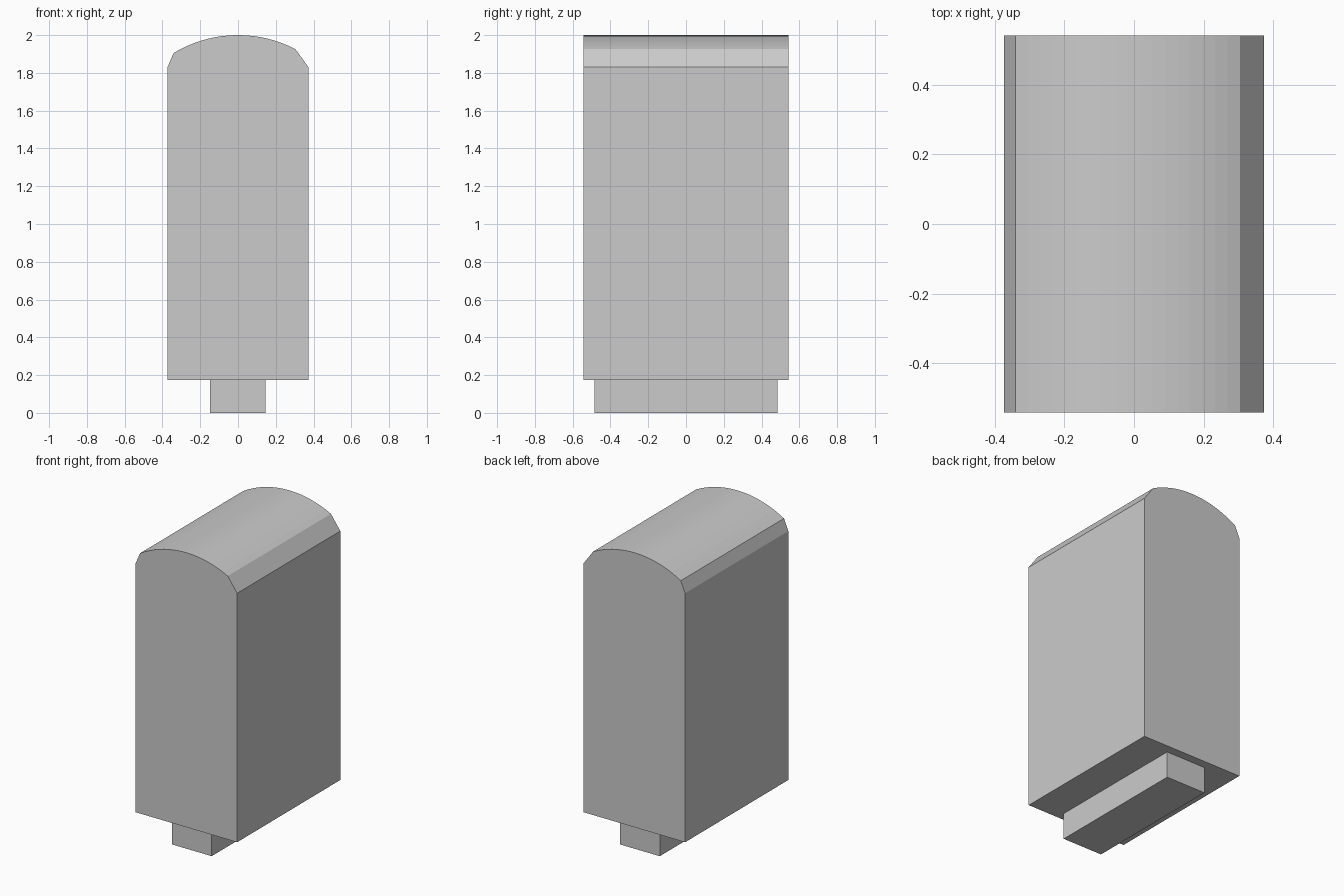
import bpy, bmesh, math

if "Cube" in bpy.data.objects:
    bpy.data.objects.remove(bpy.data.objects["Cube"])


def extrude_profile(name, profile, half_depth):
    """Solid prism from an (x, z) outline, centred along y."""
    bm = bmesh.new()
    face = bm.faces.new([bm.verts.new((x, -half_depth, z)) for x, z in profile])
    moved = bmesh.ops.extrude_face_region(bm, geom=[face])["geom"]
    verts = [g for g in moved if isinstance(g, bmesh.types.BMVert)]
    bmesh.ops.translate(bm, verts=verts, vec=(0, 2 * half_depth, 0))
    bmesh.ops.recalc_face_normals(bm, faces=bm.faces)
    mesh = bpy.data.meshes.new(name)
    bm.to_mesh(mesh)
    bm.free()
    obj = bpy.data.objects.new(name, mesh)
    bpy.context.collection.objects.link(obj)
    return obj


# Body with a shallow arched crown; the right shoulder has a wider chamfer
radius, left, right, steps = 0.66, -0.341, 0.304, 18
body = [(-0.373, 0.175), (0.373, 0.175), (0.373, 1.83)]
for i in range(steps + 1):
    x = right + (left - right) * i / steps
    body.append((x, 2.0 - radius + math.sqrt(radius ** 2 - x ** 2)))
body.append((-0.373, 1.83))
extrude_profile("body", body, 0.542)

# Narrow foot under the body
foot = [(-0.147, 0), (0.146, 0), (0.146, 0.175), (-0.147, 0.175)]
extrude_profile("foot", foot, 0.485)
